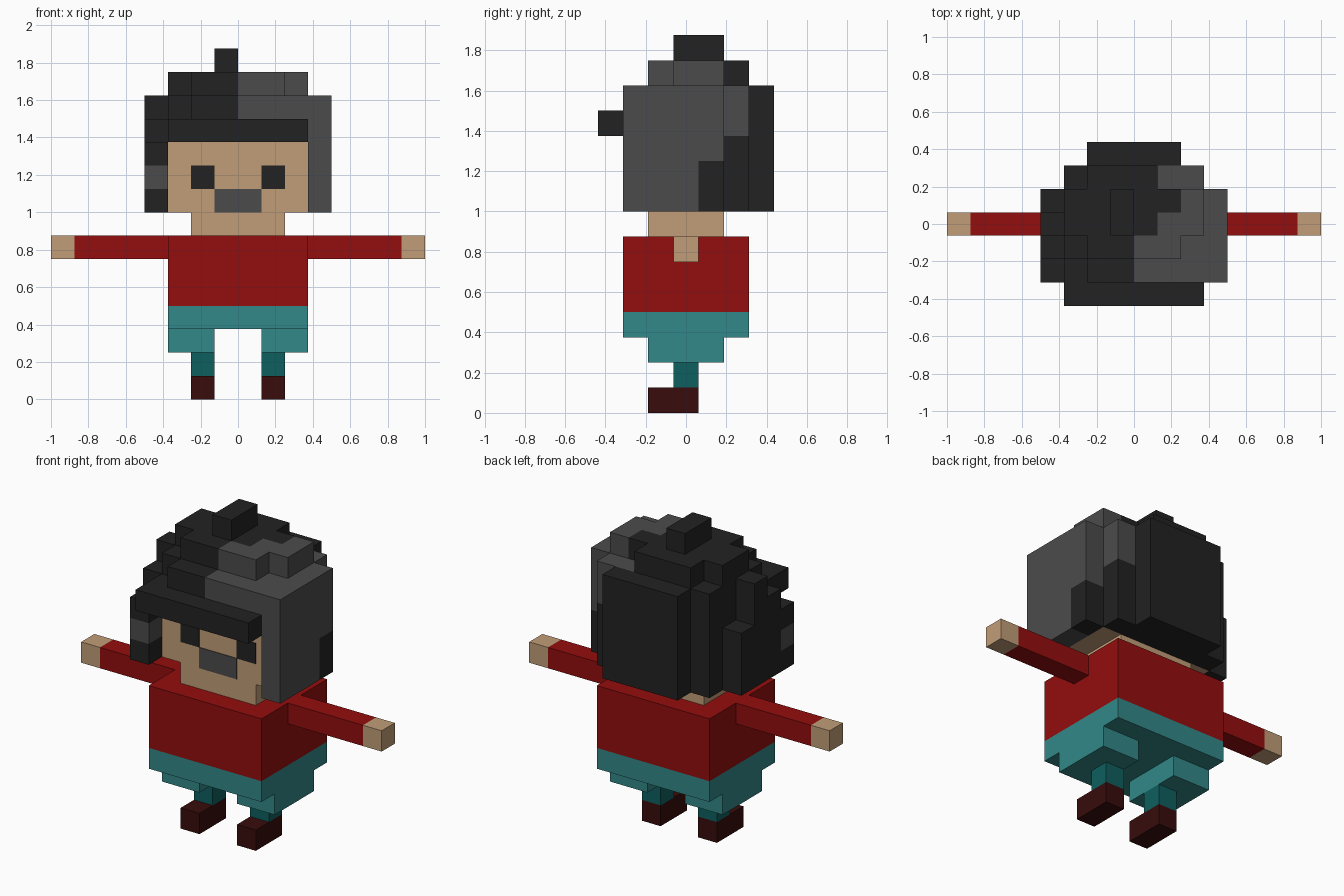
import bpy, bmesh

cube = bpy.data.objects.get("Cube")
if cube:
    bpy.data.objects.remove(cube, do_unlink=True)

U = 0.125  # edge of one block; all sizes below are counted in blocks


def make_material(name, rgb):
    lin = [((c / 255 + 0.055) / 1.055) ** 2.4 if c > 10 else c / 255 / 12.92 for c in rgb]
    m = bpy.data.materials.new(name)
    m.use_nodes = True
    m.diffuse_color = (*lin, 1)
    bsdf = next(n for n in m.node_tree.nodes if n.type == 'BSDF_PRINCIPLED')
    bsdf.inputs["Base Color"].default_value = (*lin, 1)
    bsdf.inputs["Roughness"].default_value = 0.9
    return m


SKIN = make_material("skin", (193, 157, 119))
RED = make_material("red_shirt", (148, 13, 14))
TEAL = make_material("teal_shorts", (51, 136, 136))
DEEP = make_material("dark_teal_leg", (14, 94, 94))
SHOE = make_material("dark_brown_shoe", (56, 12, 12))
DARK = make_material("black_hair", (34, 34, 34))
GREY = make_material("grey_hair", (75, 75, 75))


def blocks(name, *parts):
    """One object from (material, x0, x1, y0, y1, z0, z1) boxes."""
    bm = bmesh.new()
    mats = []
    for mat, x0, x1, y0, y1, z0, z1 in parts:
        if mat not in mats:
            mats.append(mat)
        before = set(bm.faces)
        verts = bmesh.ops.create_cube(bm, size=1)["verts"]
        for v in verts:
            v.co = ((x0 if v.co.x < 0 else x1) * U,
                    (y0 if v.co.y < 0 else y1) * U,
                    (z0 if v.co.z < 0 else z1) * U)
        for f in set(bm.faces) - before:
            f.material_index = mats.index(mat)
    me = bpy.data.meshes.new(name)
    bm.to_mesh(me)
    bm.free()
    for m in mats:
        me.materials.append(m)
    ob = bpy.data.objects.new(name, me)
    bpy.context.collection.objects.link(ob)
    return ob


def pair(name, mat, x0, x1, *rest):
    """The same box on both sides of the body."""
    blocks("left_" + name, (mat, x0, x1, *rest))
    blocks("right_" + name, (mat, -x1, -x0, *rest))


# Body
blocks("shirt", (RED, -3, 3, -2.5, 2.5, 4, 7))
blocks("shorts", (TEAL, -3, 3, -2.5, 2.5, 3, 4))
blocks("neck", (SKIN, -2, 2, -1.5, 1.5, 7, 8))
blocks("head", (SKIN, -3, 3, -1.5, 1.5, 8, 11))

# Limbs
pair("shorts_leg", TEAL, 1, 3, -1.5, 1.5, 2, 3)
pair("leg", DEEP, 1, 2, -0.5, 0.5, 1, 2)
pair("shoe", SHOE, 1, 2, -1.5, 0.5, 0, 1)
pair("sleeve", RED, 3, 7, -0.5, 0.5, 6, 7)
pair("hand", SKIN, 7, 8, -0.5, 0.5, 6, 7)

# Face details as thin plates
pair("eye", DARK, 1, 2, -1.53, -1.5, 9, 10)
blocks("mouth", (GREY, -1, 1, -1.53, -1.5, 8, 9))

# Hair around the front and back
blocks("fringe", (DARK, -3, 3, -3.5, -2.5, 11, 12))
blocks("back_hair",
       (DARK, -2, 2, 2.5, 3.5, 8, 13),
       (DARK, -3, 3, 1.5, 2.5, 8, 11))

# Stepped hair on the right, with one grey patch
blocks("right_side_hair",
       (DARK, -4, -3, -2.5, -1.5, 8, 9),
       (GREY, -4, -3, -2.5, -1.5, 9, 10),
       (DARK, -4, -3, -2.5, -1.5, 10, 11),
       (DARK, -4, -3, -1.5, -0.5, 8, 12),
       (DARK, -4, -3, -0.5, 0.5, 8, 13),
       (DARK, -4, -3, 0.5, 1.5, 8, 11))

# Grey hair on the left, with a dark lower rear corner
blocks("left_side_hair",
       (GREY, 3, 4, -2.5, 0.5, 8, 13),
       (GREY, 3, 4, 0.5, 1.5, 10, 13),
       (DARK, 3, 4, 0.5, 1.5, 8, 10))

# Crown in three tiers
blocks("lower_crown",
       (DARK, -3, 3, -2.5, 1.5, 11, 12),
       (DARK, -3, 1, 1.5, 2.5, 11, 12),
       (GREY, 1, 3, 1.5, 2.5, 11, 12))
blocks("middle_crown",
       (DARK, -2, 0, -2.5, -1.5, 12, 13),
       (DARK, -3, 0, -1.5, 2.5, 12, 13),
       (DARK, 0, 1, -0.5, 2.5, 12, 13),
       (GREY, 0, 3, -2.5, -0.5, 12, 13),
       (GREY, 1, 3, -0.5, 2.5, 12, 13))
blocks("upper_crown",
       (DARK, -2, 0, -1.5, -0.5, 13, 14),
       (DARK, -3, 1, -0.5, 1.5, 13, 14),
       (DARK, 1, 2, 0.5, 1.5, 13, 14),
       (DARK, -2, 1, 1.5, 2.5, 13, 14),
       (GREY, 0, 2, -1.5, -0.5, 13, 14),
       (GREY, 1, 3, -0.5, 0.5, 13, 14),
       (GREY, 2, 3, 0.5, 1.5, 13, 14))
blocks("hair_tuft", (DARK, -1, 0, -0.5, 1.5, 14, 15))
